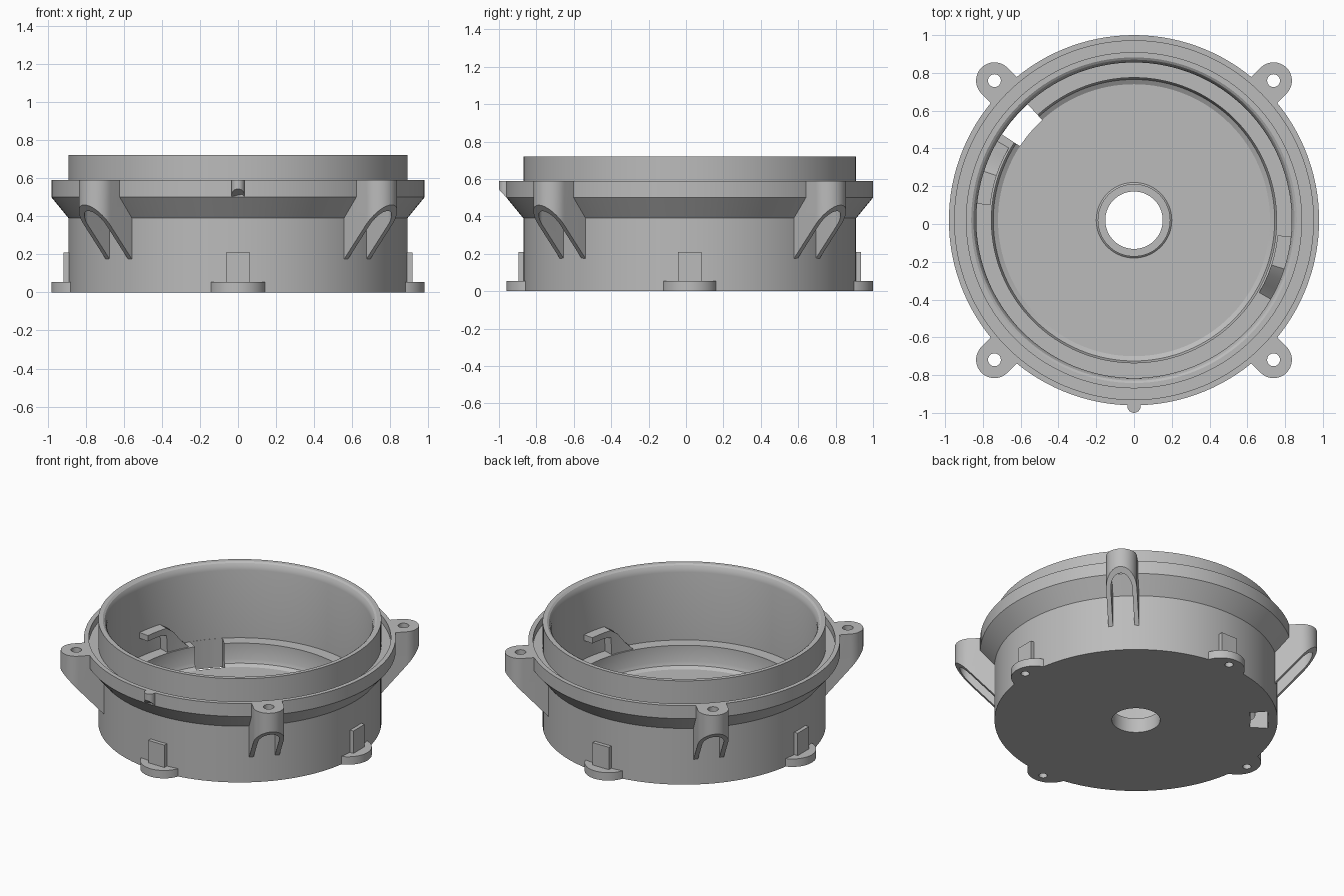
import bpy, bmesh, math
from mathutils import Matrix, Vector

cube = bpy.data.objects.get("Cube")
if cube:
    bpy.data.objects.remove(cube)

CY = 0.02  # housing axis offset in y
ORIGIN = Matrix.Translation((0, CY, 0))

grey = bpy.data.materials.new("light_grey_plastic")
grey.use_nodes = True
grey.diffuse_color = (0.5, 0.5, 0.5, 1)
grey.node_tree.nodes["Principled BSDF"].inputs["Base Color"].default_value = (0.5, 0.5, 0.5, 1)


def make(name, bm, turn=0.0):
    """Turn a bmesh into a grey object, rotated about the housing axis."""
    bmesh.ops.recalc_face_normals(bm, faces=bm.faces)
    bm.transform(ORIGIN @ Matrix.Rotation(math.radians(turn), 4, 'Z'))
    mesh = bpy.data.meshes.new(name)
    bm.to_mesh(mesh)
    bm.free()
    mesh.materials.append(grey)
    ob = bpy.data.objects.new(name, mesh)
    bpy.context.collection.objects.link(ob)
    return ob


def prism(outline, z0, z1):
    """Upright prism from an xy outline."""
    bm = bmesh.new()
    base = bm.faces.new([bm.verts.new((x, y, z0)) for x, y in outline])
    top = bmesh.ops.extrude_face_region(bm, geom=[base])["geom"]
    for v in top:
        if isinstance(v, bmesh.types.BMVert):
            v.co.z = z1
    return bm


def circle(r, cx=0.0, n=32):
    return [(cx + r * math.cos(math.tau * i / n), r * math.sin(math.tau * i / n)) for i in range(n)]


def tongue(r, cx, x0, n=24):
    """Slab along +x with a rounded outer end."""
    arc = [math.pi * (i / n - 0.5) for i in range(n + 1)]
    return [(x0, -r)] + [(cx + r * math.cos(a), r * math.sin(a)) for a in arc] + [(x0, r)]


def revolve(profile, n=128):
    bm = bmesh.new()
    rings = [[bm.verts.new((r * math.cos(math.tau * i / n), r * math.sin(math.tau * i / n), z))
              for i in range(n)] for r, z in profile]
    for a, b in zip(rings, rings[1:] + rings[:1]):
        for i in range(n):
            j = (i + 1) % n
            bm.faces.new((a[i], a[j], b[j], b[i]))
    return bm


def sector(r0, r1, stations):
    """Curved bar through (angle, bottom, top) stations."""
    bm = bmesh.new()
    rings = []
    for deg, z0, z1 in stations:
        c, s = math.cos(math.radians(deg)), math.sin(math.radians(deg))
        rings.append([bm.verts.new((r * c, r * s, z))
                      for r, z in ((r0, z0), (r1, z0), (r1, z1), (r0, z1))])
    for a, b in zip(rings, rings[1:]):
        for i in range(4):
            j = (i + 1) % 4
            bm.faces.new((a[i], a[j], b[j], b[i]))
    bm.faces.new(rings[0])
    bm.faces.new(rings[-1])
    return bm


def cut(ob, *cutters):
    """Subtract the cutters, bake the result and drop the cutters."""
    for c in cutters:
        c.hide_render = True
        mod = ob.modifiers.new("cut", 'BOOLEAN')
        mod.operation, mod.solver, mod.object = 'DIFFERENCE', 'EXACT', c
    baked = bpy.data.meshes.new_from_object(
        ob.evaluated_get(bpy.context.evaluated_depsgraph_get()))
    ob.modifiers.clear()
    ob.data = baked
    for c in cutters:
        bpy.data.objects.remove(c)


parts = []

# Housing: floor with centre boss, inner ledge, wall, grooved flange
body = make("housing", revolve([
    (0.152, 0), (0.89, 0), (0.89, 0.39), (0.98, 0.5), (0.98, 0.59), (0.95, 0.59),
    (0.95, 0.54), (0.89, 0.54), (0.89, 0.72), (0.862, 0.72), (0.85, 0.712), (0.84, 0.695),
    (0.835, 0.67), (0.835, 0.2), (0.755, 0.2), (0.755, 0.09), (0.745, 0.065), (0.72, 0.05),
    (0.2, 0.05), (0.192, 0.058), (0.192, 0.1), (0.152, 0.1)]))
window = make("floor_window", sector(0.72, 0.834, [(a, -0.1, 0.3) for a in (132.5, 137, 142, 147)]))
sockets = [make("foot_socket", prism(circle(0.027, 0.91, 16), -0.1, 0.04), q * 90) for q in range(4)]
cut(body, window, *sockets)
parts.append(body)

# Mounting ears: rounded hollow brackets with a sloped underside
for q in range(4):
    turn = 45 + 90 * q
    ear = make(f"mounting_ear_{q + 1}", prism(tongue(0.097, 1.045, 0.86), 0.1, 0.59), turn)
    slot = make("ear_slot", prism(tongue(0.068, 1.045, 0.80), 0.0, 0.52), turn)
    hole = make("ear_hole", prism(circle(0.034, 1.045), 0.4, 0.7), turn)
    groove = make("ear_groove", prism(circle(0.96, 0, 128), 0.53, 0.8), turn)
    wedge_bm = bmesh.new()
    ends = [[wedge_bm.verts.new((x, y, z)) for x, z in ((0.8, 0.08), (1.25, 0.58), (1.25, -0.1), (0.8, -0.1))]
            for y in (-0.2, 0.2)]
    for i in range(4):
        j = (i + 1) % 4
        wedge_bm.faces.new((ends[0][i], ends[0][j], ends[1][j], ends[1][i]))
    for end in ends:
        wedge_bm.faces.new(end)
    wedge = make("ear_slope", wedge_bm, turn)
    cut(ear, slot, hole, groove, wedge)
    parts.append(ear)

# Feet with screw sockets and the short pads above them
for q in range(4):
    foot = make(f"foot_{q + 1}", prism(circle(0.15, 0.83, 48), 0, 0.055), q * 90)
    trim = make("foot_trim", prism(circle(0.87, 0, 96), -0.1, 0.2))
    socket = make("foot_socket", prism(circle(0.027, 0.91, 16), -0.1, 0.04), q * 90)
    cut(foot, trim, socket)
    pad = make(f"foot_pad_{q + 1}", prism(
        [(0.86, -0.062), (0.915, -0.062), (0.915, 0.062), (0.86, 0.062)], 0.05, 0.21), q * 90)
    parts += [foot, pad]

# Index nub on the front of the flange, with a sloped underside
nub_bm = prism(circle(0.035, 0.985, 24), 0.5, 0.59)
for v in nub_bm.verts:
    if v.co.z < 0.55:
        v.co.z = 0.5 + max(0.0, v.co.x - 0.98) * 1.1
parts.append(make("index_nub", nub_bm, -90))

# Two opposed bayonet hooks: overhanging bar, ramp down to the ledge
for side, turn in (("right", 0), ("left", 180)):
    stations = [(174, 0.33, 0.37), (170, 0.33, 0.37), (166, 0.33, 0.37), (162, 0.32, 0.37),
                (161.5, 0.19, 0.365), (158, 0.19, 0.33), (154, 0.19, 0.26), (150, 0.19, 0.205)]
    parts.append(make(f"bayonet_hook_{side}", sector(0.765, 0.837, stations), turn))

# Smooth the round surfaces, keep the edges crisp
for ob in bpy.context.view_layer.objects:
    ob.select_set(ob in parts)
bpy.context.view_layer.objects.active = body
bpy.ops.object.shade_smooth_by_angle(angle=math.radians(25))
